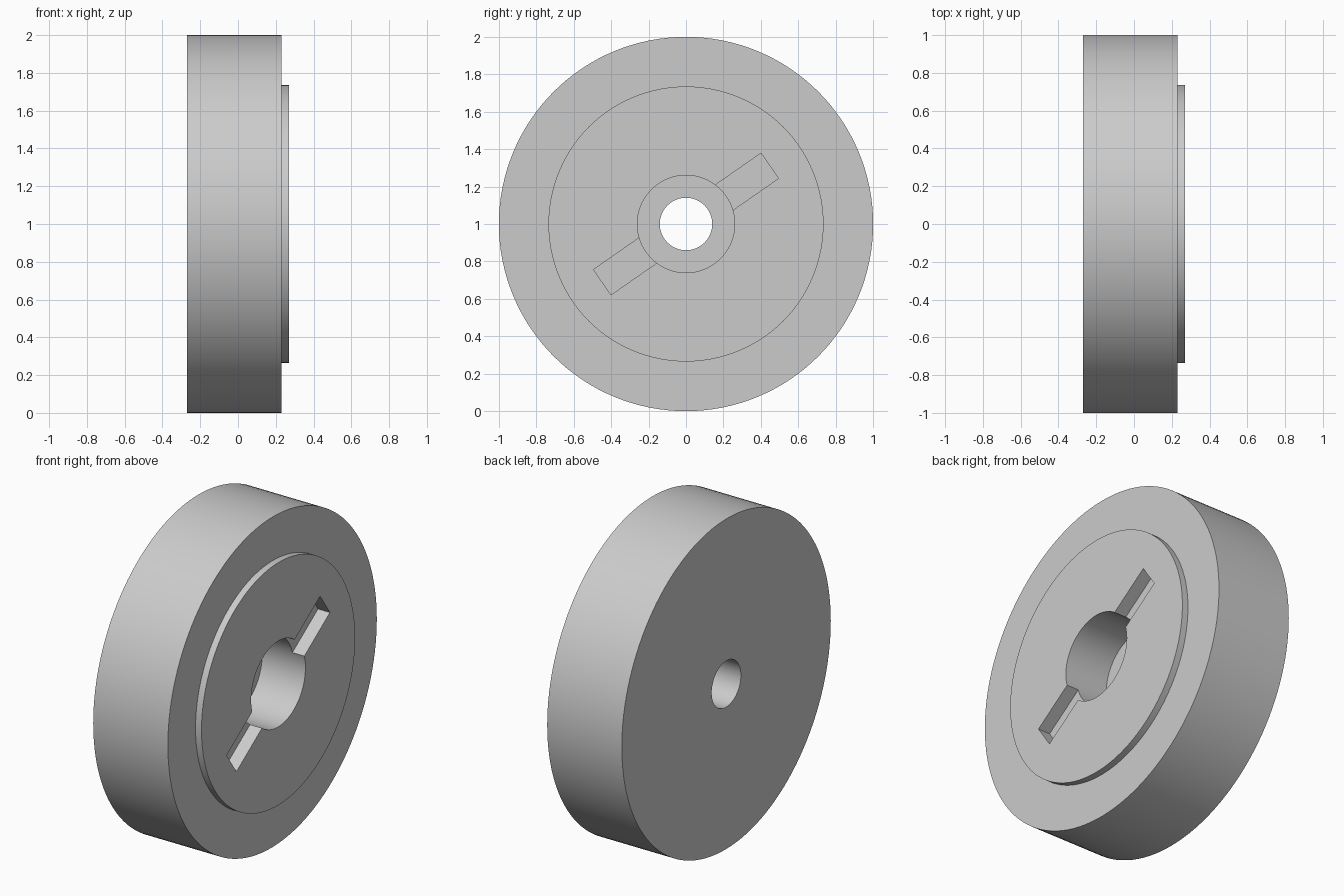
import bpy, bmesh
from math import radians, tau
from mathutils import Matrix, Vector

cube = bpy.data.objects.get("Cube")
if cube:
    bpy.data.objects.remove(cube, do_unlink=True)

SEGMENTS = 128
CENTRE = Vector((0, 0, 1))

# Single plain grey finish
grey = bpy.data.materials.new("light_grey")
grey.use_nodes = True
colour = (0.6, 0.6, 0.6, 1)
grey.diffuse_color = colour
grey.node_tree.nodes["Principled BSDF"].inputs["Base Color"].default_value = colour


def make_object(name, bm):
    bmesh.ops.recalc_face_normals(bm, faces=bm.faces)
    mesh = bpy.data.meshes.new(name)
    bm.to_mesh(mesh)
    bm.free()
    mesh.materials.append(grey)
    obj = bpy.data.objects.new(name, mesh)
    bpy.context.collection.objects.link(obj)
    return obj


def lathe(name, profile):
    """Revolve a closed (x, radius) profile about the wheel axis."""
    bm = bmesh.new()
    verts = [bm.verts.new((x, 0, 1 + r)) for x, r in profile]
    edges = [bm.edges.new((v, verts[(i + 1) % len(verts)]))
             for i, v in enumerate(verts)]
    bmesh.ops.spin(bm, geom=verts + edges, cent=CENTRE, axis=(1, 0, 0),
                   angle=tau, steps=SEGMENTS, use_duplicate=False)
    bmesh.ops.remove_doubles(bm, verts=bm.verts, dist=0.0001)
    return make_object(name, bm)


# Disc with raised hub face, counterbore and through hole
back, rim, hub, bore_floor = -0.27, 0.23, 0.27, -0.02
wheel = lathe("wheel_disc", [
    (back, 0.14), (back, 1.0), (rim, 1.0), (rim, 0.735),
    (hub, 0.735), (hub, 0.26), (bore_floor, 0.26), (bore_floor, 0.14)])

# Drive slot across the counterbore
slot_depth, slot_length, slot_width = 0.08, 1.09, 0.164
bm = bmesh.new()
bmesh.ops.create_cube(bm, size=1, matrix=(
    Matrix.Translation(CENTRE + Vector((hub, 0, 0)))
    @ Matrix.Rotation(radians(34.8), 4, 'X')
    @ Matrix.Diagonal((2 * slot_depth, slot_length, slot_width, 1))))
cutter = make_object("slot_cutter", bm)
cutter.hide_render = True

cut = wheel.modifiers.new("drive_slot", 'BOOLEAN')
cut.operation = 'DIFFERENCE'
cut.solver = 'EXACT'
cut.object = cutter

bpy.ops.object.select_all(action='DESELECT')
bpy.context.view_layer.objects.active = wheel
wheel.select_set(True)
bpy.ops.object.modifier_apply(modifier=cut.name)
bpy.data.objects.remove(cutter, do_unlink=True)

# Smooth round walls, crisp rims
bpy.ops.object.shade_smooth_by_angle(angle=radians(30))
